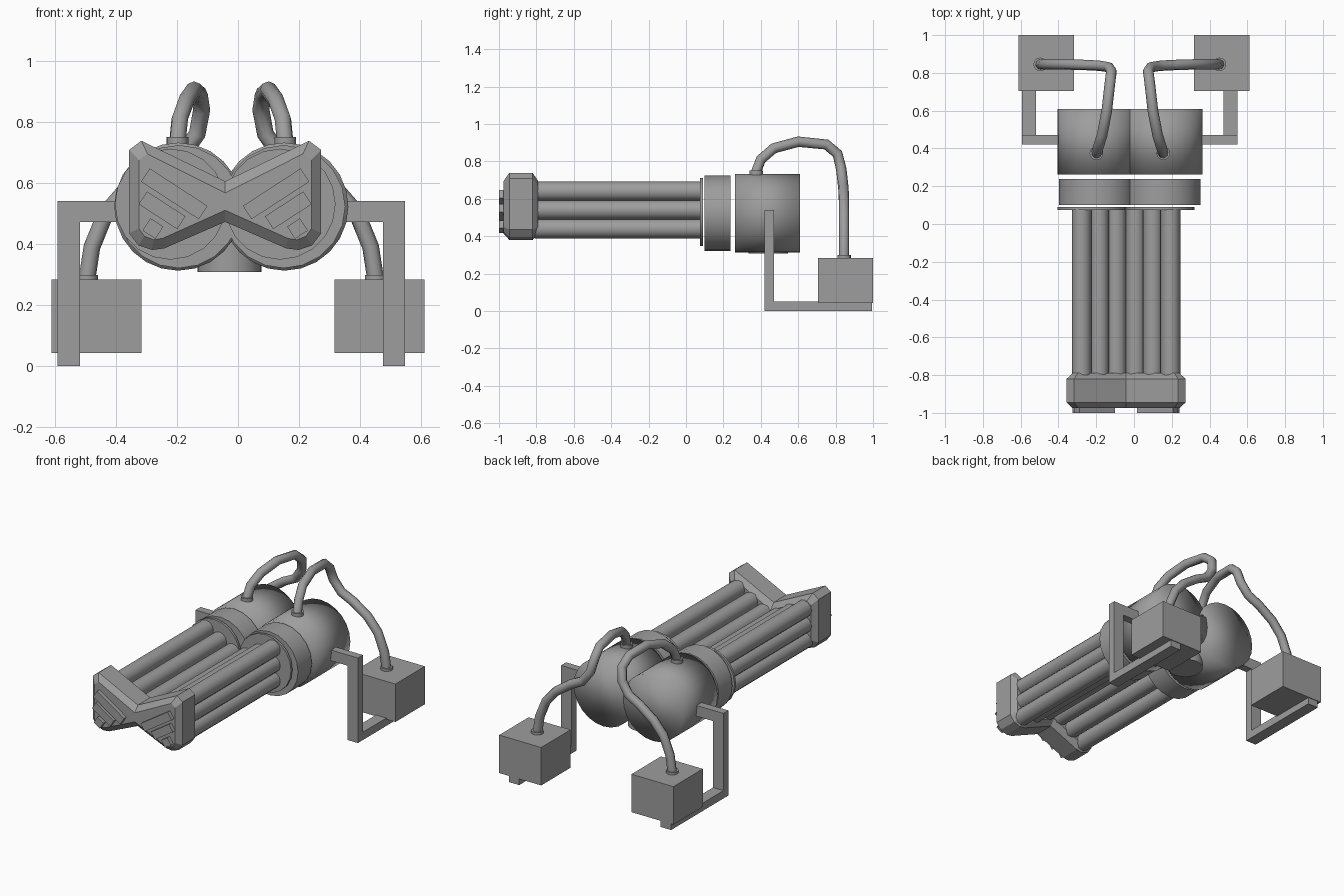
import bpy, bmesh, math
from mathutils import Vector, Matrix

if "Cube" in bpy.data.objects:
    bpy.data.objects.remove(bpy.data.objects["Cube"])

grey = bpy.data.materials.new("steel_grey")
grey.diffuse_color = (0.34, 0.34, 0.34, 1)
grey.use_nodes = True
grey.node_tree.nodes["Principled BSDF"].inputs["Base Color"].default_value = grey.diffuse_color


def finish(name, bm, smooth=None):
    bmesh.ops.recalc_face_normals(bm, faces=bm.faces)
    me = bpy.data.meshes.new(name)
    bm.to_mesh(me)
    bm.free()
    ob = bpy.data.objects.new(name, me)
    bpy.context.collection.objects.link(ob)
    me.materials.append(grey)
    if smooth:
        bpy.ops.object.select_all(action='DESELECT')
        ob.select_set(True)
        bpy.context.view_layer.objects.active = ob
        if smooth == 'all':
            bpy.ops.object.shade_smooth()
        else:
            bpy.ops.object.shade_smooth_by_angle(angle=math.radians(40))
    return ob


def rod(name, a, b, r, sides=20, smooth='angle'):
    """Cylinder from point a to point b."""
    a, b = Vector(a), Vector(b)
    d = b - a
    m = Matrix.Translation((a + b) / 2) @ d.to_track_quat('Z', 'Y').to_matrix().to_4x4()
    bm = bmesh.new()
    bmesh.ops.create_cone(bm, cap_ends=True, segments=sides, radius1=r, radius2=r,
                          depth=d.length, matrix=m)
    return finish(name, bm, smooth)


def box(name, lo, hi, turn=0.0):
    """Box between two corners, optionally turned about the y axis."""
    lo, hi = Vector(lo), Vector(hi)
    m = (Matrix.Translation((lo + hi) / 2) @ Matrix.Rotation(turn, 4, 'Y')
         @ Matrix.Diagonal((*(hi - lo), 1)))
    bm = bmesh.new()
    bmesh.ops.create_cube(bm, size=1, matrix=m)
    return finish(name, bm)


def muzzle(name, s):
    """Wedge-shaped muzzle block, chamfered at both ends."""
    outer = [(0, .605), (.275, .738), (.315, .708), (.315, .435), (.285, .395),
             (.24, .38), (.20, .385), (0, .472)]
    inner = [(0, .567), (.255, .695), (.283, .675), (.283, .45), (.265, .425),
             (.235, .413), (.205, .418), (0, .51)]
    bm = bmesh.new()
    loops = []
    for y, prof in ((-.975, inner), (-.945, outer), (-.82, outer), (-.79, inner)):
        loops.append([bm.verts.new((MUZZLE_X + s * x, y, z)) for x, z in prof])
    for p, q in zip(loops, loops[1:]):
        for i in range(len(p)):
            j = (i + 1) % len(p)
            bm.faces.new((p[i], p[j], q[j], q[i]))
    bm.faces.new(loops[0])
    bm.faces.new(loops[-1])
    return finish(name, bm)


def hose(name, pts, r):
    cu = bpy.data.curves.new(name, 'CURVE')
    cu.dimensions = '3D'
    cu.bevel_depth = r
    cu.bevel_resolution = 2
    cu.use_fill_caps = True
    sp = cu.splines.new('POLY')
    sp.points.add(len(pts) - 1)
    for p, co in zip(sp.points, pts):
        p.co = (*co, 1)
    cu.materials.append(grey)
    ob = bpy.data.objects.new(name, cu)
    bpy.context.collection.objects.link(ob)


MUZZLE_X, BODY_X = -.042, -.022
HOSE = [(.155, .37, .73), (.147, .40, .81), (.125, .47, .87), (.10, .60, .905),
        (.083, .75, .89), (.075, .81, .84), (.09, .83, .76), (.14, .838, .69),
        (.22, .842, .65), (.32, .845, .58), (.39, .845, .50), (.435, .845, .39),
        (.452, .845, .28)]

for side, s in (("left", -1), ("right", 1)):
    def bx(x):  # mirror a right-hand x about the body centre line
        return BODY_X + s * (x - BODY_X)

    # Barrel cluster: triangle of six barrels, widest on the outside
    n = 0
    for dx, heights in ((.235, (.44, .54, .64)), (.142, (.49, .59)), (.05, (.54,))):
        for z in heights:
            n += 1
            x = MUZZLE_X + s * dx
            rod(f"{side}_barrel_{n}", (x, -.81, z), (x, .08, z), .052, 12)

    # Muzzle block with three raised bars
    muzzle(f"{side}_muzzle_block", s)
    for i, (dx, z, ln, w) in enumerate(((.167, .564, .226, .052), (.207, .51, .15, .05),
                                        (.237, .45, .05, .048))):
        x = MUZZLE_X + s * dx
        box(f"{side}_muzzle_bar_{i}", (x - ln / 2, -1, z - w / 2),
            (x + ln / 2, -.97, z + w / 2), turn=-s * math.radians(33))

    # Flange, collar ring and rear drum
    x = MUZZLE_X + s * .18
    rod(f"{side}_flange", (x, .075, .53), (x, .09, .53), .182)
    x = bx(.15)
    rod(f"{side}_ring", (x, .10, .522), (x, .238, .522), .202)
    x = bx(.152)
    rod(f"{side}_drum", (x, .262, .522), (x, .61, .522), .21, 24, 'all')

    # Support bracket
    lo, hi = sorted((bx(.475), bx(.548)))
    box(f"{side}_bracket_post", (lo, .42, 0), (hi, .47, .54))
    box(f"{side}_bracket_foot", (lo, .47, 0), (hi, .995, .05))
    lo, hi = sorted((bx(.30), bx(.475)))
    box(f"{side}_bracket_arm", (lo, .42, .472), (hi, .47, .54))

    # Supply box
    lo, hi = sorted((s * .317, s * .612))
    box(f"{side}_supply_box", (lo, .705, .042), (hi, 1, .283))

    # Hose with a collar at each end
    pts = [(bx(px), y, z) for px, y, z in HOSE]
    hose(f"{side}_hose", pts, .028)
    rod(f"{side}_drum_collar", (pts[0][0], .375, .70), (pts[0][0], .375, .75), .036, 16)
    rod(f"{side}_box_collar", (pts[-1][0], .845, .27), (pts[-1][0], .845, .298), .036, 16)

# Mounting stub under the drums
rod("mount_stub", (-.028, .44, .308), (-.028, .44, .50), .105, 24)
